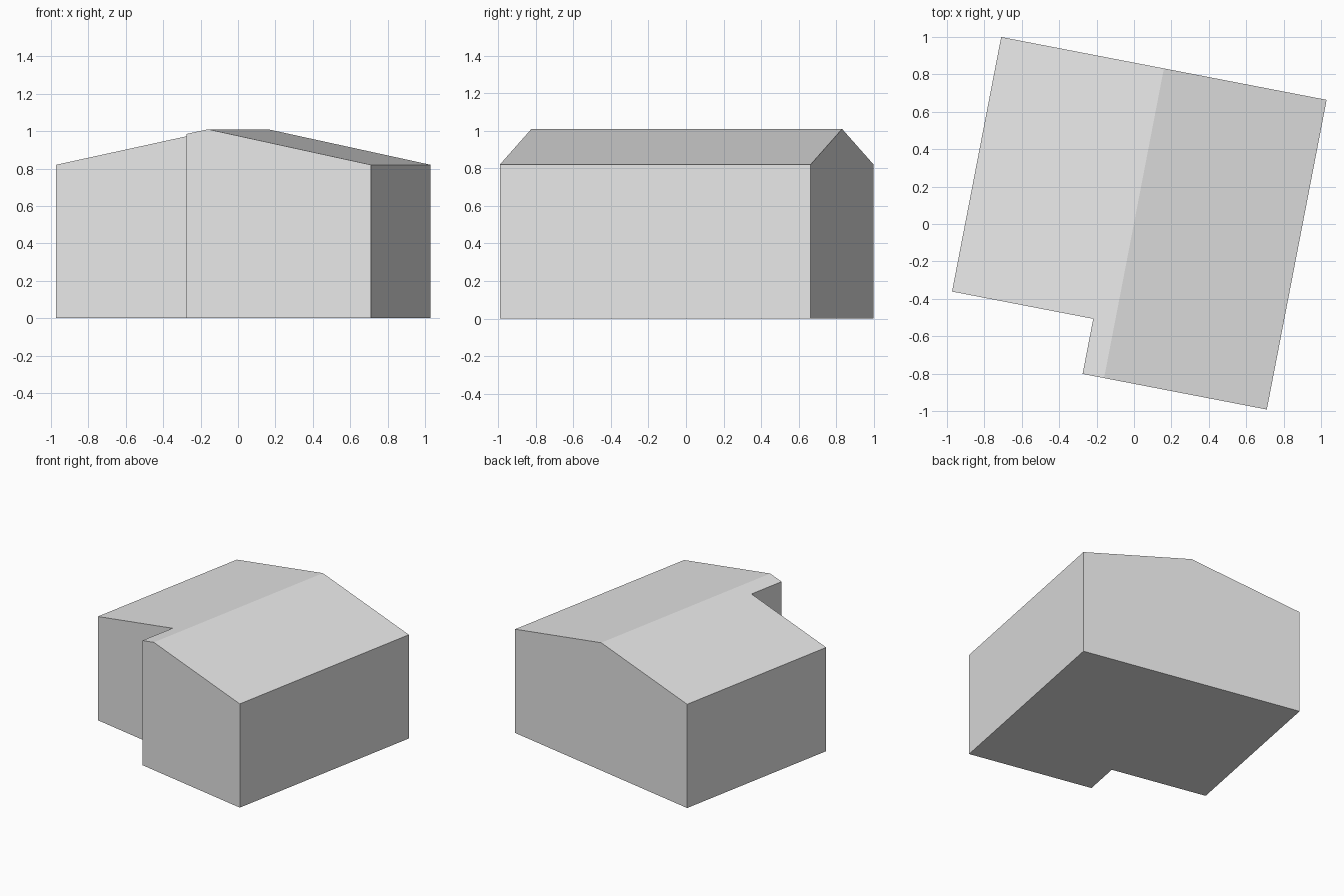
import bpy
import bmesh
from math import radians
from mathutils import Matrix, Vector

default_cube = bpy.data.objects.get("Cube")
if default_cube:
    bpy.data.objects.remove(default_cube, do_unlink=True)

HALF_W, HALF_L = 0.886, 0.843     # half width across the ridge, half length along it
EAVE, RIDGE = 0.82, 1.01
NOTCH_X, NOTCH_Y = -0.117, -0.543  # inner corner of the recessed front
PLACE = Matrix.Translation((0, 0.004, 0)) @ Matrix.Rotation(radians(-10.93), 4, 'Z')

wall_grey = bpy.data.materials.new("plain grey")
wall_grey.use_nodes = True
wall_grey.diffuse_color = (0.8, 0.8, 0.8, 1)
wall_grey.node_tree.nodes["Principled BSDF"].inputs["Base Color"].default_value = (0.8, 0.8, 0.8, 1)


def prism(name, profile, y0, y1):
    """Extrude an x-z profile along y into a closed solid."""
    bm = bmesh.new()
    face = bm.faces.new([bm.verts.new((x, y0, z)) for x, z in profile])
    result = bmesh.ops.extrude_face_region(bm, geom=[face])
    moved = [v for v in result["geom"] if isinstance(v, bmesh.types.BMVert)]
    bmesh.ops.translate(bm, verts=moved, vec=Vector((0, y1 - y0, 0)))
    bmesh.ops.recalc_face_normals(bm, faces=bm.faces)
    mesh = bpy.data.meshes.new(name)
    bm.to_mesh(mesh)
    bm.free()
    obj = bpy.data.objects.new(name, mesh)
    obj.matrix_world = PLACE
    mesh.materials.append(wall_grey)
    bpy.context.collection.objects.link(obj)
    return obj


# Gabled house body
gable = [(-HALF_W, 0), (HALF_W, 0), (HALF_W, EAVE), (0, RIDGE), (-HALF_W, EAVE)]
house = prism("house_body", gable, -HALF_L, HALF_L)

# Recessed front corner, cut away under the same roof slope
box = [(-1.5, -0.5), (NOTCH_X, -0.5), (NOTCH_X, 1.5), (-1.5, 1.5)]
cutter = prism("corner_cutter", box, -1.5, NOTCH_Y)
cut = house.modifiers.new("corner_recess", 'BOOLEAN')
cut.operation = 'DIFFERENCE'
cut.solver = 'EXACT'
cut.object = cutter

# Apply the cut and drop the cutter
bpy.context.view_layer.objects.active = house
bpy.ops.object.modifier_apply(modifier=cut.name)
bpy.data.objects.remove(cutter, do_unlink=True)
